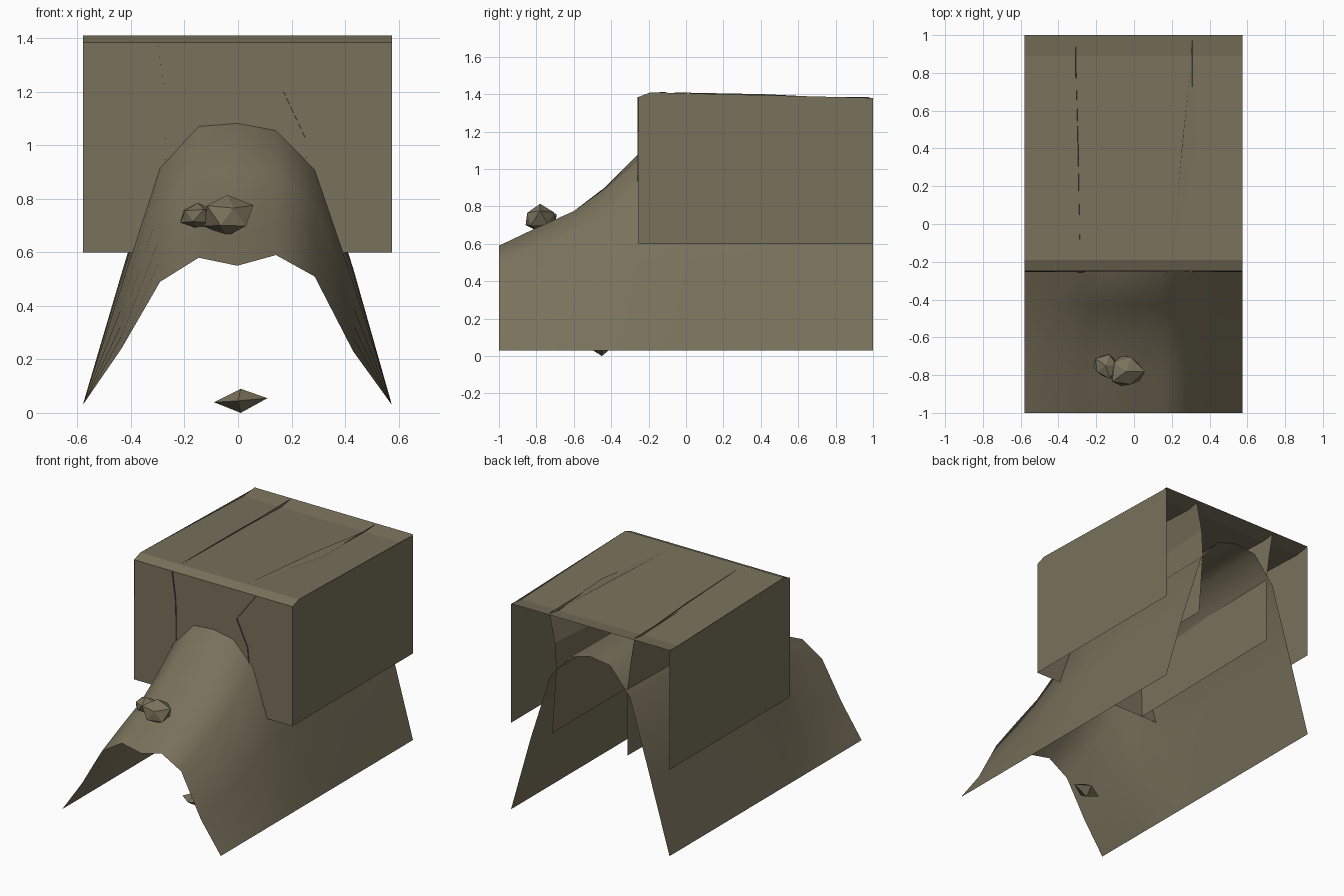
import bpy, bmesh, random
from mathutils import Vector

cube = bpy.data.objects.get("Cube")
if cube:
    bpy.data.objects.remove(cube, do_unlink=True)

COLOUR = (0.19, 0.165, 0.105, 1)
mat = bpy.data.materials.new("olive_brown")
mat.use_nodes = True
mat.diffuse_color = COLOUR
bsdf = mat.node_tree.nodes["Principled BSDF"]
bsdf.inputs["Base Color"].default_value = COLOUR
bsdf.inputs["Roughness"].default_value = 0.9


def add_object(name, bm, smooth=False):
    bmesh.ops.recalc_face_normals(bm, faces=bm.faces)
    for f in bm.faces:
        f.smooth = smooth
    mesh = bpy.data.meshes.new(name)
    bm.to_mesh(mesh)
    bm.free()
    mesh.materials.append(mat)
    obj = bpy.data.objects.new(name, mesh)
    bpy.context.collection.objects.link(obj)
    return obj


def sheet(name, rows, smooth=False):
    """Skin a list of equally long point rows into an open sheet."""
    bm = bmesh.new()
    grid = [[bm.verts.new(p) for p in row] for row in rows]
    for a, b in zip(grid, grid[1:]):
        for i in range(len(a) - 1):
            bm.faces.new((a[i], a[i + 1], b[i + 1], b[i]))
    return add_object(name, bm, smooth)


def lerp(a, b, t):
    return a + (b - a) * t


LEFT, RIGHT = 0.575, -0.58
FRONT, BACK, BASE = -0.255, 1.0, 0.6

# Arched hill, rising from a low front section to a high back section
xs = [RIGHT + (LEFT - RIGHT) * i / 8 for i in range(9)]
front_z = [0.03, 0.24, 0.49, 0.58, 0.55, 0.59, 0.51, 0.23, 0.03]
back_z = [0.03, 0.52, 1.0, 1.17, 1.19, 1.15, 0.99, 0.54, 0.03]
rise = [(-1, 0), (-0.8, 0.17), (-0.6, 0.33), (-0.43, 0.55), (FRONT, 0.83),
        (0, 0.94), (0.4, 0.99), (1, 1)]
sheet("hill", [[(x, y, lerp(a, b, t)) for x, a, b in zip(xs, front_z, back_z)]
               for y, t in rise], smooth=True)

# Shell: front wall, bevelled lip and roof, open at the back and below
roof_path = [(FRONT, BASE), (FRONT + 0.005, 1.385), (-0.19, 1.41),
             (0.89, 1.37), (BACK, 1.385)]
sheet("front_wall_and_roof", [[(RIGHT, y, z), (LEFT, y, z)] for y, z in roof_path])

# Side panels
for name, x in (("left_panel", LEFT), ("right_panel", RIGHT)):
    bm = bmesh.new()
    outline = [(FRONT, BASE), (BACK, BASE), (BACK, 1.38), (-0.19, 1.41), (FRONT, 1.385)]
    bm.faces.new([bm.verts.new((x, y, z)) for y, z in outline])
    add_object(name, bm)

# Inner partitions, each a slightly warped upright sheet
heights = [BASE, 1.03, 1.2, 1.385]
partitions = {
    "left_partition": ([0.29, 0.25, 0.17, 0.31], [0.29, 0.26, 0.27, 0.31]),
    "right_partition": ([-0.28, -0.27, -0.275, -0.3], [-0.26, -0.26, -0.28, -0.31]),
}
for name, (front_x, back_x) in partitions.items():
    sheet(name, [[(a, FRONT - 0.004, z), (lerp(a, b, 0.55), 0.42, z), (b, BACK - 0.02, z)]
                 for a, b, z in zip(front_x, back_x, heights)])

# Thin crests where the partitions break through the roof
for name, path in (("left_crest", [(0.2, -0.19), (0.325, 0.42), (0.31, 0.95)]),
                   ("right_crest", [(-0.285, -0.19), (-0.295, 0.42), (-0.31, 0.95)])):
    bm = bmesh.new()
    a, b = path[0], path[-1]
    m = path[1]
    pts = [(a[0], a[1], 1.412), (m[0], m[1], 1.392), (b[0], b[1], 1.374),
           (lerp(a[0], b[0], 0.5), m[1], 1.4)]
    bm.faces.new([bm.verts.new(p) for p in pts])
    add_object(name, bm)


# Faceted stones
def stone(name, centre, size, seed, rough=0.15):
    rng = random.Random(seed)
    bm = bmesh.new()
    bmesh.ops.create_icosphere(bm, subdivisions=1, radius=1)
    for v in bm.verts:
        v.co *= 1 + rng.uniform(-rough, rough)
        v.co = Vector(c + p * s for c, p, s in zip(centre, v.co, size))
    add_object(name, bm)


stone("large_stone", (-0.04, -0.78, 0.735), (0.095, 0.095, 0.08), 3)
stone("small_stone", (-0.15, -0.75, 0.735), (0.07, 0.07, 0.05), 8)

# Lone pebble on the ground: a flattened double pyramid
bm = bmesh.new()
ring = [bm.verts.new(p) for p in
        ((-0.09, -0.45, 0.04), (0.0, -0.52, 0.045), (0.11, -0.45, 0.055), (0.02, -0.39, 0.05))]
tips = [bm.verts.new((0.01, -0.45, z)) for z in (0.0, 0.09)]
for i in range(4):
    for tip in tips:
        bm.faces.new((ring[i], ring[(i + 1) % 4], tip))
add_object("pebble", bm)
